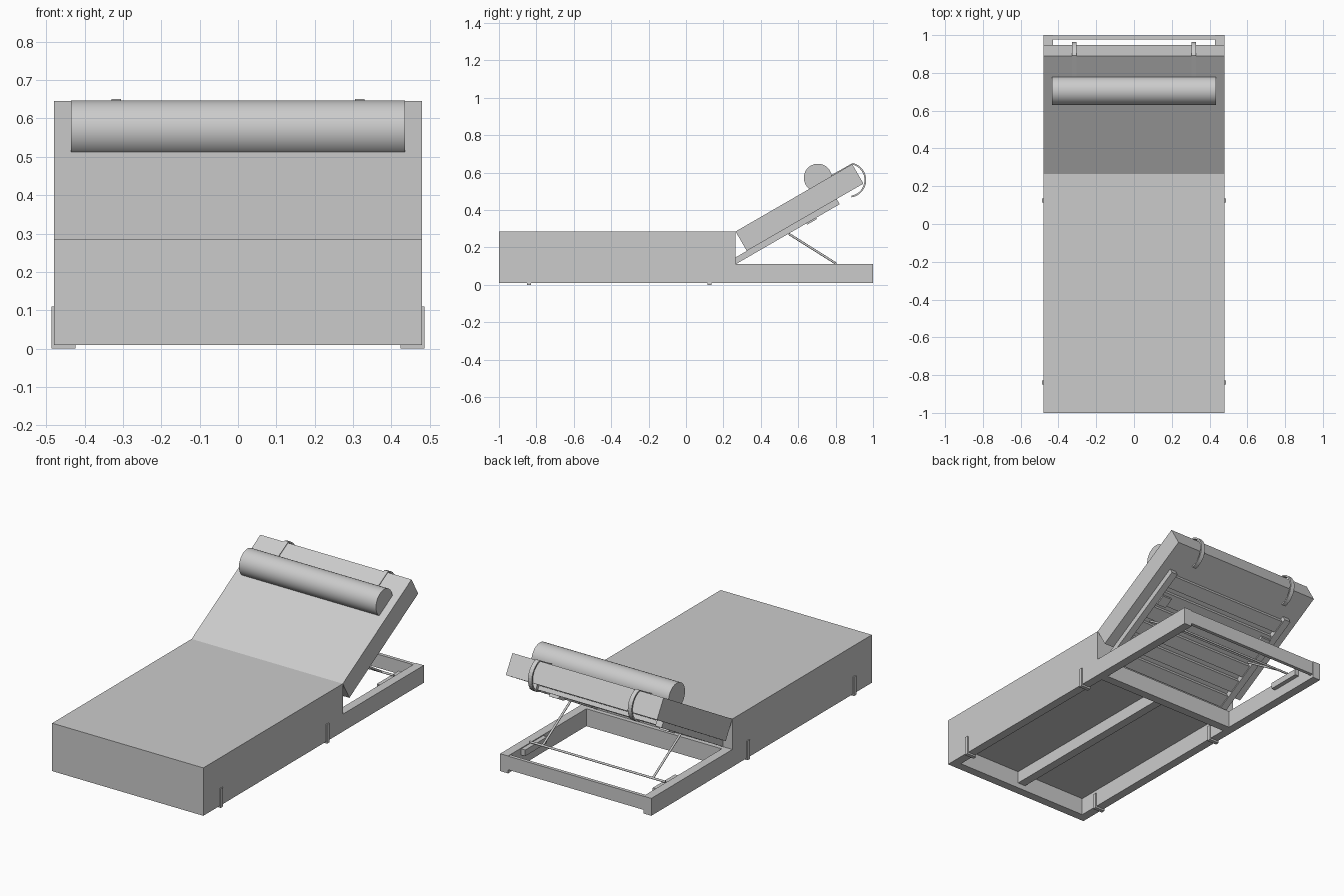
import bpy, bmesh, math
from mathutils import Matrix, Vector

if "Cube" in bpy.data.objects:
    bpy.data.objects.remove(bpy.data.objects["Cube"], do_unlink=True)

grey = bpy.data.materials.new("plain_grey")
grey.use_nodes = True
grey.diffuse_color = (0.6, 0.6, 0.6, 1)
grey.node_tree.nodes["Principled BSDF"].inputs["Base Color"].default_value = (0.6, 0.6, 0.6, 1)

# Tilted space of the backrest: y runs up the slope, z is its normal
TILT = Matrix.Translation((0, 0.265, 0.285)) @ Matrix.Rotation(math.radians(30), 4, "X")


def finish(name, bm, matrix=None):
    bmesh.ops.recalc_face_normals(bm, faces=bm.faces)
    mesh = bpy.data.meshes.new(name)
    bm.to_mesh(mesh)
    bm.free()
    mesh.materials.append(grey)
    obj = bpy.data.objects.new(name, mesh)
    bpy.context.scene.collection.objects.link(obj)
    if matrix:
        obj.matrix_world = matrix
    return obj


def box(name, x, y, z, matrix=None):
    bm = bmesh.new()
    bmesh.ops.create_cube(bm, size=1)
    for v in bm.verts:
        v.co = [lo + (c + 0.5) * (hi - lo) for c, (lo, hi) in zip(v.co, (x, y, z))]
    return finish(name, bm, matrix)


def extrude_x(name, points, x0, x1, matrix=None):
    """Closed (y, z) profile pulled from x0 to x1."""
    bm = bmesh.new()
    face = bm.faces.new([bm.verts.new((x0, y, z)) for y, z in points])
    new = bmesh.ops.extrude_face_region(bm, geom=[face])["geom"]
    bmesh.ops.translate(bm, vec=(x1 - x0, 0, 0),
                        verts=[g for g in new if isinstance(g, bmesh.types.BMVert)])
    return finish(name, bm, matrix)


def rod(name, a, b, radius, sides=12):
    a, b = Vector(a), Vector(b)
    bm = bmesh.new()
    bmesh.ops.create_cone(bm, cap_ends=True, segments=sides, radius1=radius,
                          radius2=radius, depth=(b - a).length)
    turn = (b - a).to_track_quat("Z", "Y").to_matrix().to_4x4()
    obj = finish(name, bm, Matrix.Translation((a + b) / 2) @ turn)
    for p in obj.data.polygons:
        p.use_smooth = len(p.vertices) == 4
    return obj


# Base: stepped body, hollow below and open behind the seat
base = extrude_x("base_body", [(-1, 0.01), (1, 0.01), (1, 0.11), (0.265, 0.11),
                               (0.265, 0.285), (-1, 0.285)], -0.48, 0.48)
cutters = [box("seat_cavity_cutter", (-0.43, 0.43), (-0.95, 0.24), (-0.1, 0.11)),
           box("rear_opening_cutter", (-0.43, 0.43), (0.29, 1.1), (-0.1, 0.2))]
for cutter in cutters:
    cutter.hide_render = True
    cutter.hide_viewport = True
    mod = base.modifiers.new(cutter.name, "BOOLEAN")
    mod.operation = "DIFFERENCE"
    mod.solver = "EXACT"
    mod.object = cutter
bpy.context.view_layer.update()
cut_mesh = bpy.data.meshes.new_from_object(
    base.evaluated_get(bpy.context.evaluated_depsgraph_get()))
base.modifiers.clear()
base.data = cut_mesh
for cutter in cutters:
    bpy.data.objects.remove(cutter, do_unlink=True)

box("centre_rail", (-0.025, 0.025), (-0.95, 0.24), (0.04, 0.11))
box("rear_crossbar", (-0.43, 0.43), (0.978, 0.998), (0.03, 0.108))

# Backrest cushion and slatted frame
box("backrest_cushion", (-0.48, 0.48), (0, 0.72), (-0.12, 0), TILT)
for side in (-1, 1):
    x0, x1 = sorted((side * 0.38, side * 0.42))
    extrude_x("backrest_rail", [(-0.0875, -0.152), (0.555, -0.152),
                                (0.555, -0.12), (-0.07, -0.12)], x0, x1, TILT)
for i in range(6):
    y = -0.07 + i * 0.106
    box("backrest_slat", (-0.38, 0.38), (y, y + 0.075), (-0.145, -0.121), TILT)

# Headrest roll
rod("headrest_roll", (-0.435, 0.705, 0.572), (0.435, 0.705, 0.572), 0.075, 48)

# Straps from the roll, around the top end of the cushion
arc = [math.radians(46 - 156 * i / 16) for i in range(17)]


def strap_line(radius, top):
    curve = [(0.661 + radius * math.cos(a), -0.064 + radius * math.sin(a)) for a in arc]
    return [(0.55, top)] + curve


profile = strap_line(0.094, 0.006) + strap_line(0.085, 0)[::-1]
for side in (-1, 1):
    x = side * 0.317
    extrude_x("headrest_strap", profile, x - 0.0125, x + 0.0125, TILT)

# Folding support: two legs, foot rod, hinges and ledges
rod("support_foot_rod", (-0.43, 0.8, 0.115), (0.43, 0.8, 0.115), 0.006)
for side in (-1, 1):
    x = side * 0.35
    rod("support_leg", (x, 0.8, 0.115), (x, 0.55, 0.272), 0.006)
    box("support_hinge", (x - 0.03, x + 0.03), (0.35, 0.41), (-0.16, -0.145), TILT)
    x0, x1 = sorted((side * 0.405, side * 0.432))
    box("support_ledge", (x0, x1), (0.68, 0.88), (0.07, 0.105))

# U-shaped foot brackets clasping the side rails
for side in (-1, 1):
    for y in (-0.84, 0.125):
        for x, z in (((0.48, 0.486), (0, 0.11)), ((0.424, 0.486), (0, 0.01)),
                     ((0.424, 0.43), (0, 0.09))):
            box("foot_bracket", sorted(side * v for v in x), (y - 0.011, y + 0.011), z)
